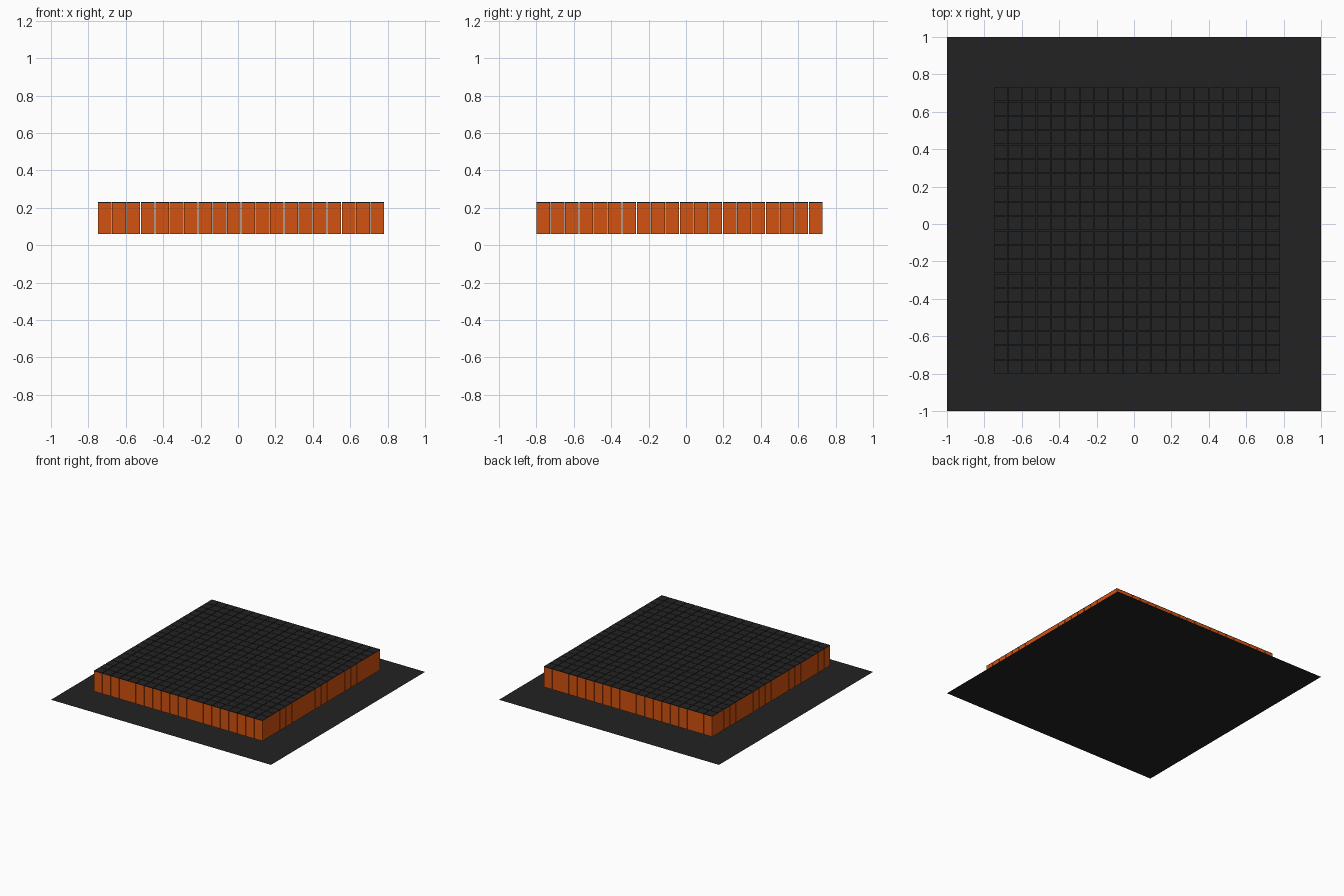
import bpy
import bmesh
from mathutils import Matrix, Vector

if "Cube" in bpy.data.objects:
    bpy.data.objects.remove(bpy.data.objects["Cube"])


def material(name, rgb):
    mat = bpy.data.materials.new(name)
    mat.diffuse_color = (*rgb, 1.0)
    mat.use_nodes = True
    mat.node_tree.nodes["Principled BSDF"].inputs["Base Color"].default_value = mat.diffuse_color
    return mat


charcoal = material("charcoal", (0.016, 0.016, 0.016))
orange = material("burnt orange", (0.64, 0.084, 0.005))

COUNT = 20                      # blocks per side
PITCH = 0.0767                  # spacing of the blocks
SIZE = 0.0730                   # width of one block
CENTRE = Vector((0.016, -0.035))
BOTTOM, TOP, CAP = 0.06, 0.23, 0.005


def new_object(name, bm, mats):
    mesh = bpy.data.meshes.new(name)
    bm.to_mesh(mesh)
    bm.free()
    for m in mats:
        mesh.materials.append(m)
    obj = bpy.data.objects.new(name, mesh)
    bpy.context.collection.objects.link(obj)
    return obj


# Flat base sheet
bm = bmesh.new()
bmesh.ops.create_grid(bm, x_segments=1, y_segments=1, size=1.0)
new_object("base_sheet", bm, [charcoal])

# One block: orange body with a thin dark cap band and dark top
bm = bmesh.new()
start = -(COUNT - 1) / 2 * PITCH
pos = Vector((CENTRE.x + start, CENTRE.y + start, (BOTTOM + TOP) / 2))
bmesh.ops.create_cube(bm, size=1.0, matrix=Matrix.Translation(pos)
                      @ Matrix.Diagonal((SIZE, SIZE, TOP - BOTTOM, 1)))
bmesh.ops.bisect_plane(bm, geom=bm.verts[:] + bm.edges[:] + bm.faces[:],
                       plane_co=(0, 0, TOP - CAP), plane_no=(0, 0, 1))
for f in bm.faces:
    f.material_index = 1 if f.calc_center_median().z > TOP - CAP else 0
blocks = new_object("block_field", bm, [orange, charcoal])

# Repeat the block in rows and columns
for axis in range(2):
    arr = blocks.modifiers.new("repeat_" + "xy"[axis], 'ARRAY')
    arr.count = COUNT
    arr.use_relative_offset = False
    arr.use_constant_offset = True
    offset = [0.0, 0.0, 0.0]
    offset[axis] = PITCH
    arr.constant_offset_displace = offset
